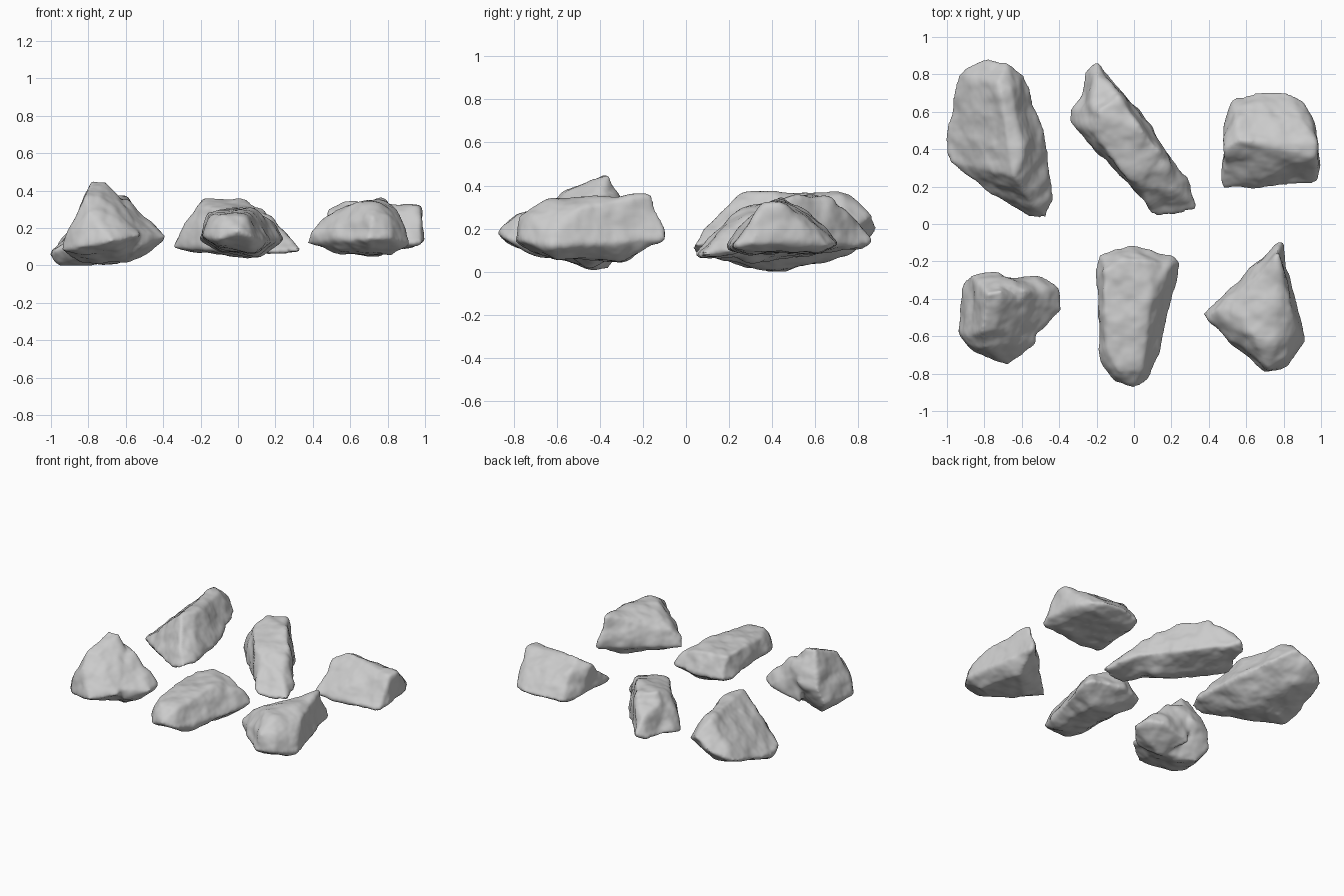
import bpy, bmesh
from mathutils import Vector, noise

stone = bpy.data.materials.new("stone grey")
stone.diffuse_color = (0.6, 0.6, 0.6, 1)


def rock(name, lumps, seed):
    """Fuse convex lumps into one stone, then weather its surface."""
    bm = bmesh.new()
    for points in lumps:
        verts = [bm.verts.new(p) for p in points]
        out = bmesh.ops.convex_hull(bm, input=verts)
        loose = [v for v in out["geom_interior"] if isinstance(v, bmesh.types.BMVert)]
        bmesh.ops.delete(bm, geom=loose, context="VERTS")
    bmesh.ops.recalc_face_normals(bm, faces=bm.faces)
    mesh = bpy.data.meshes.new(name)
    bm.to_mesh(mesh)
    bm.free()
    ob = bpy.data.objects.new(name, mesh)
    bpy.context.collection.objects.link(ob)
    remesh = ob.modifiers.new("fuse", "REMESH")
    remesh.mode = "VOXEL"
    remesh.voxel_size = 0.012
    soften = ob.modifiers.new("soften", "SMOOTH")
    soften.factor, soften.iterations = 0.5, 9
    bpy.context.view_layer.objects.active = ob
    ob.select_set(True)
    for m in list(ob.modifiers):
        bpy.ops.object.modifier_apply(modifier=m.name)
    # broad dents, chips and fine grain
    bm = bmesh.new()
    bm.from_mesh(ob.data)
    bm.normal_update()
    shift = Vector((seed * 3.7, seed * 1.3, seed * 2.1))
    moves = []
    for v in bm.verts:
        p = v.co + shift
        d = 0.015 * noise.noise(p * 6) + 0.009 * noise.noise(p * 13)
        d += 0.002 * noise.noise(p * 30)
        moves.append(v.normal * (d + 0.003))
    for v, m in zip(bm.verts, moves):
        v.co += m
        v.co.z = max(v.co.z, 0)
    bm.to_mesh(ob.data)
    bm.free()
    ob.data.materials.clear()
    ob.data.materials.append(stone)
    bpy.ops.object.shade_smooth_by_angle(angle=0.9)
    ob.select_set(False)


# Front left: leaning peak with a side knob
rock("peaked_rock", [
    [(-.94, -.58, .08), (-.86, -.69, .09), (-.67, -.75, .13), (-.62, -.68, .15),
     (-.89, -.60, .22), (-.82, -.57, .38), (-.74, -.56, .37), (-.78, -.37, .45),
     (-.71, -.36, .45), (-.87, -.27, .22), (-.91, -.30, .12), (-.72, -.26, .24),
     (-.60, -.45, .02), (-.72, -.45, .01), (-.84, -.36, .01), (-.52, -.64, .16),
     (-.56, -.42, .25), (-.80, -.66, .29), (-.72, -.66, .27)],
    [(-.40, -.34, .15), (-.39, -.46, .15), (-.49, -.28, .14), (-.50, -.53, .18),
     (-.46, -.38, .23), (-.50, -.42, .05), (-.60, -.46, .01), (-.70, -.32, .37),
     (-.59, -.36, .35), (-.64, -.52, .29), (-.72, -.29, .08), (-.70, -.29, .28),
     (-.53, -.60, .18), (-.52, -.58, .10)],
], 1)

# Front middle: long slab with a narrow tip
rock("long_slab_rock", [
    [(-.21, -.25, .14), (-.18, -.16, .15), (-.02, -.12, .16), (.20, -.16, .15),
     (.25, -.20, .14), (-.16, -.25, .28), (-.06, -.19, .30), (.09, -.20, .28),
     (.19, -.22, .23), (.21, -.40, .12), (.13, -.66, .11), (.08, -.42, .30),
     (-.18, -.72, .16), (-.11, -.84, .14), (0, -.87, .18), (.08, -.83, .15),
     (-.15, -.64, .27), (-.08, -.79, .27), (.04, -.78, .26), (.08, -.62, .26),
     (-.10, -.72, .10), (.06, -.74, .09), (-.10, -.30, .07), (.12, -.30, .04)],
], 2)

# Front right: wedge pointing left with a sharp rear corner
rock("wedge_rock", [
    [(.37, -.48, .12), (.39, -.51, .17), (.44, -.46, .23), (.79, -.09, .15),
     (.77, -.12, .26), (.77, -.17, .36), (.70, -.20, .20), (.62, -.30, .30),
     (.82, -.34, .30), (.85, -.48, .30), (.91, -.62, .12), (.88, -.60, .22),
     (.82, -.76, .14), (.70, -.80, .14), (.72, -.77, .26), (.81, -.71, .27),
     (.64, -.70, .24), (.64, -.60, .34), (.75, -.65, .33), (.52, -.46, .29),
     (.55, -.48, .06), (.70, -.66, .06), (.82, -.60, .06), (.75, -.28, .06)],
], 3)

# Back left: large boulder, sloping down to the left from a long ridge
rock("large_ridged_rock", [
    [(-.94, .80, .13), (-.81, .88, .19), (-.68, .87, .26), (-.58, .79, .20),
     (-.55, .60, .14), (-.72, .75, .36), (-.66, .72, .35), (-.97, .65, .09),
     (-1.0, .45, .06), (-.98, .33, .08), (-.96, .40, .01), (-.76, .15, .10),
     (-.56, .04, .09), (-.46, .03, .12), (-.44, .12, .13), (-.54, .10, .22),
     (-.64, .26, .37), (-.59, .35, .36), (-.50, .35, .18), (-.47, .45, .14),
     (-.68, .50, .35), (-.80, .50, .24), (-.80, .45, 0), (-.65, .40, .01),
     (-.75, .75, .07)],
], 4)

# Back middle: diagonal bar with a broad top, steep on both sides
rock("diagonal_bar_rock", [
    [(-.35, .55, .09), (-.34, .62, .11), (-.20, .80, .12), (-.12, .77, .12),
     (.02, .62, .11), (.20, .36, .12), (.24, .20, .11), (.06, .12, .10),
     (-.14, .34, .08), (-.19, .60, .36), (-.08, .68, .34), (.05, .49, .35),
     (.14, .39, .30), (.03, .21, .27), (-.05, .26, .29), (-.14, .38, .31),
     (-.22, .49, .31), (-.15, .50, .06), (.08, .28, .05)],
    [(-.20, .87, .14), (-.25, .82, .12), (-.13, .78, .11), (-.29, .68, .10),
     (-.20, .79, .24), (-.23, .60, .31), (-.08, .68, .32), (-.14, .60, .10)],
    [(.33, .08, .08), (.31, .20, .09), (.22, .33, .13), (.10, .04, .09),
     (.17, .05, .06), (.05, .14, .10), (.24, .17, .18), (.15, .34, .28),
     (.04, .21, .25), (.10, .24, .06)],
], 5)

# Back right: blocky prism with a level ridge
rock("prism_rock", [
    [(.47, .19, .12), (.60, .19, .11), (.98, .23, .12), (1.0, .30, .13),
     (.97, .36, .32), (.98, .42, .32), (.96, .52, .14), (.91, .66, .12),
     (.82, .70, .13), (.68, .71, .13), (.52, .67, .12), (.48, .55, .12),
     (.49, .40, .30), (.56, .45, .34), (.75, .42, .32), (.90, .56, .25),
     (.55, .57, .27), (.54, .28, .09), (.93, .30, .09), (.87, .62, .09),
     (.55, .60, .09)],
], 6)
